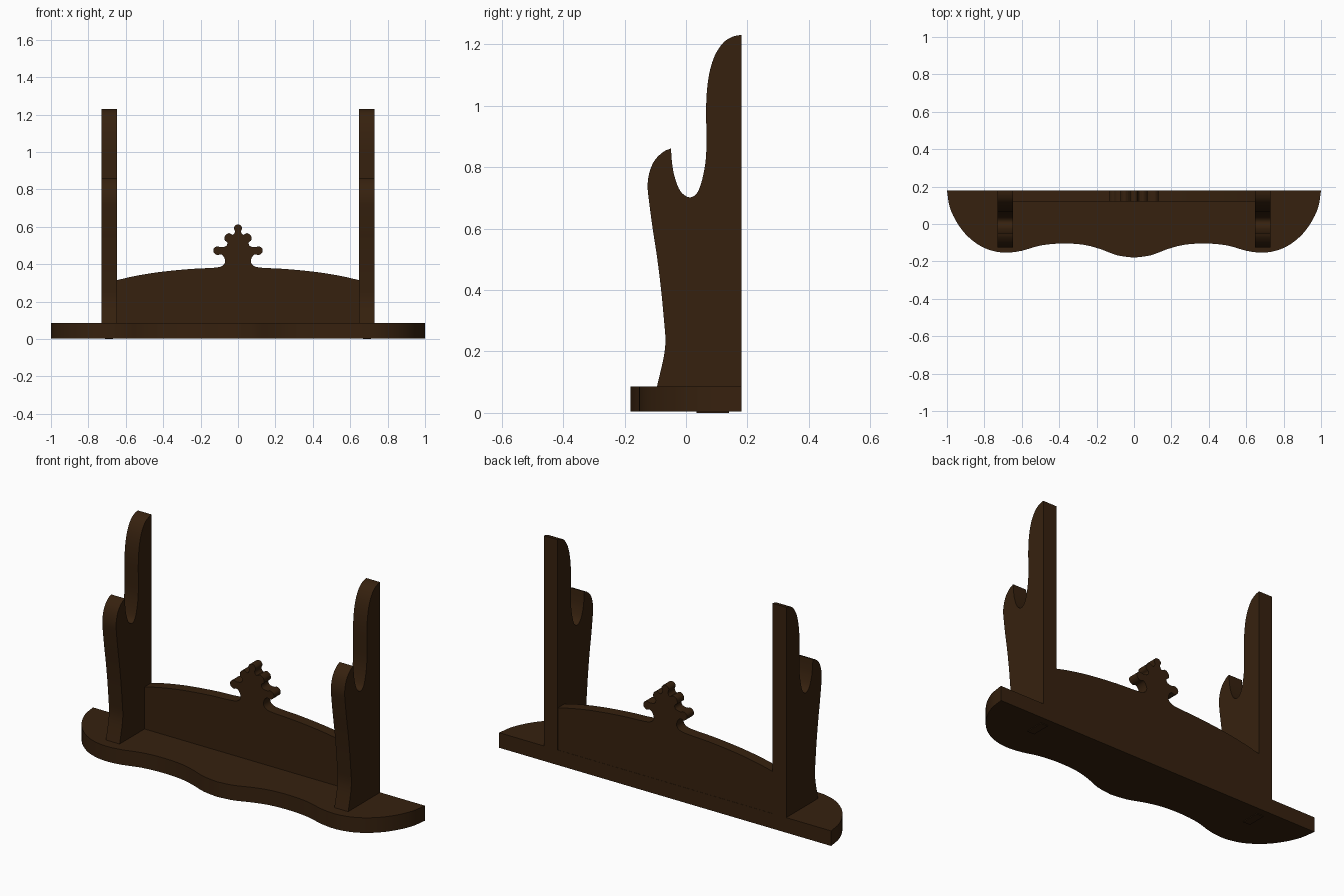
import bpy, bmesh, math
from mathutils import Vector

wood = bpy.data.materials.new("dark_walnut")
wood.diffuse_color = (0.037, 0.0152, 0.0045, 1)


def smooth(pts, n=4):
    """Catmull-Rom curve through 2D points."""
    p = [Vector(q) for q in pts]
    p = [2 * p[0] - p[1]] + p + [2 * p[-1] - p[-2]]
    out = []
    for i in range(1, len(p) - 2):
        a, b, c, d = p[i - 1:i + 3]
        for k in range(n):
            t = k / n
            out.append(0.5 * (2 * b + (c - a) * t + (2 * a - 5 * b + 4 * c - d) * t * t
                              + (3 * b - a - 3 * c + d) * t ** 3))
    return out + [p[-2]]


def mirrored(half):
    """Half outline ending on x = 0, completed on the other side."""
    return list(half) + [Vector((-q[0], q[1])) for q in reversed(half[:-1])]


def slab(name, outline, place, depth):
    """Extrude an outline; place maps 2D points to 3D."""
    bm = bmesh.new()
    face = bm.faces.new([bm.verts.new(place(q[0], q[1])) for q in outline])
    ext = bmesh.ops.extrude_face_region(bm, geom=[face])
    bmesh.ops.translate(bm, vec=depth, verts=[g for g in ext["geom"] if isinstance(g, bmesh.types.BMVert)])
    bmesh.ops.recalc_face_normals(bm, faces=bm.faces)
    me = bpy.data.meshes.new(name)
    bm.to_mesh(me)
    bm.free()
    me.materials.append(wood)
    ob = bpy.data.objects.new(name, me)
    bpy.context.collection.objects.link(ob)
    bpy.ops.object.select_all(action='DESELECT')
    ob.select_set(True)
    bpy.context.view_layer.objects.active = ob
    bpy.ops.object.shade_smooth_by_angle(angle=math.radians(35))
    return ob


# Base board with a wavy front edge
edge = smooth([(1, 0.18), (0.985, 0.09), (0.945, 0.005), (0.89, -0.065), (0.82, -0.118), (0.75, -0.145),
               (0.68, -0.153), (0.6, -0.143), (0.5, -0.115), (0.385, -0.104), (0.27, -0.111),
               (0.18, -0.134), (0.09, -0.167), (0, -0.18)])
slab("base_board", mirrored(edge), lambda x, y: (x, y, 0.004), (0, 0, 0.082))

# Upright: tall back horn, cradle notch, short front horn, waisted front
horn = smooth([(0.18, 1.231), (0.153, 1.225), (0.124, 1.208), (0.098, 1.172), (0.081, 1.127),
               (0.071, 1.075), (0.066, 1.013), (0.066, 0.93), (0.066, 0.85), (0.061, 0.80),
               (0.050, 0.75), (0.036, 0.716), (0.016, 0.702), (-0.004, 0.708), (-0.023, 0.73),
               (-0.039, 0.776), (-0.046, 0.82), (-0.049, 0.861)])
front = smooth([(-0.049, 0.861), (-0.072, 0.851), (-0.100, 0.825), (-0.117, 0.79), (-0.125, 0.745),
                (-0.121, 0.694), (-0.108, 0.597), (-0.094, 0.505), (-0.081, 0.40), (-0.072, 0.305),
                (-0.067, 0.24), (-0.071, 0.19), (-0.084, 0.13), (-0.096, 0.08)])
profile = horn + front[1:] + [Vector((0.18, 0.08))]
for side, x in (("left", -0.73), ("right", 0.647)):
    slab(side + "_upright", profile, lambda y, z: (x, y, z), (0.083, 0, 0))
    # Tenon end just showing under the board
    slab(side + "_tenon", [(0.035, 0), (0.14, 0), (0.14, 0.02), (0.035, 0.02)],
         lambda y, z: (x + 0.02, y, z), (0.043, 0, 0))

# Arched stretcher with a leaf-shaped crest
arch = smooth([(0.655, 0.313), (0.55, 0.337), (0.42, 0.358), (0.26, 0.374), (0.13, 0.381), (0.086, 0.39),
               (0.069, 0.411), (0.075, 0.438), (0.091, 0.453), (0.112, 0.449), (0.130, 0.463),
               (0.130, 0.483), (0.112, 0.496), (0.091, 0.491), (0.064, 0.497), (0.057, 0.516),
               (0.072, 0.530), (0.069, 0.553), (0.048, 0.566), (0.028, 0.557), (0.016, 0.574),
               (0.022, 0.594), (0.012, 0.609), (0, 0.612)])
slab("stretcher_with_crest", mirrored([Vector((0.655, 0.08))] + arch),
     lambda x, z: (x, 0.12, z), (0, 0.059, 0))
